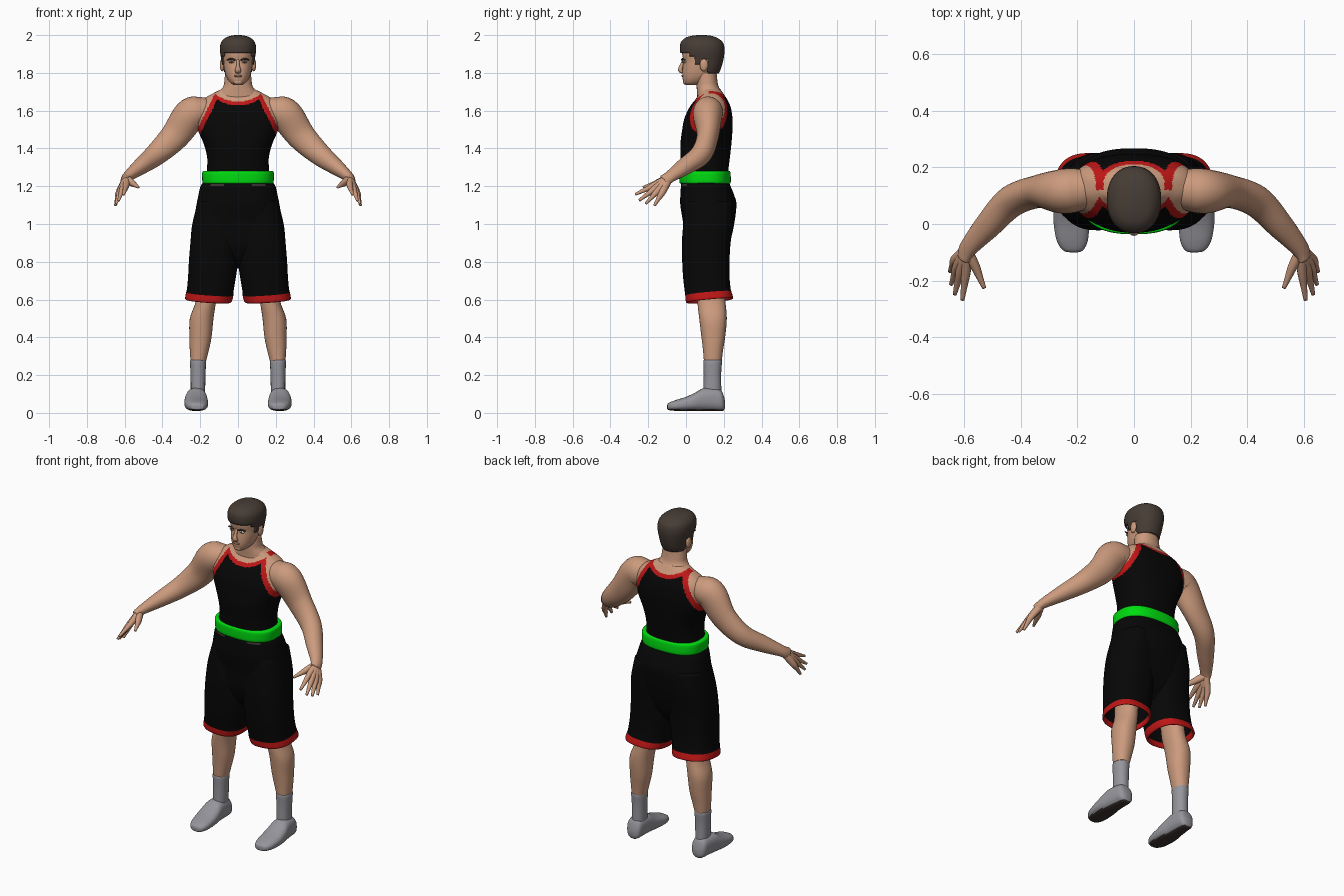
import bpy, bmesh, math
from mathutils import Vector

COLOURS = {
    "skin": (.60, .325, .205), "hair": (.062, .045, .035), "black": (.002, .002, .002),
    "red": (.52, .008, .008), "green": (0, .72, .005), "grey": (.30, .30, .33),
    "sole": (.045, .032, .028), "eye_white": (.6, .55, .5), "lip": (.42, .18, .12)}
NAMES = list(COLOURS)
MATS = []
for n, c in COLOURS.items():
    m = bpy.data.materials.new(n)
    m.diffuse_color = (*c, 1)
    MATS.append(m)


def spline(rows, k):
    """Catmull-Rom resampling of equal-length tuples."""
    out = []
    for i in range(len(rows) - 1):
        a, b, c, d = (rows[max(i - 1, 0)], rows[i], rows[i + 1], rows[min(i + 2, len(rows) - 1)])
        for j in range(k):
            t = j / k
            out.append([q + .5 * t * (r - p + t * (2*p - 5*q + 4*r - s + t * (3*(q - r) + s - p)))
                        for p, q, r, s in zip(a, b, c, d)])
    return out + [list(rows[-1])]


def skin_rings(name, rings, paint, warp=None):
    """Bridge rings, cap the ends, colour faces by rule (None removes a face)."""
    bm = bmesh.new()
    loops = [[bm.verts.new(p) for p in r] for r in rings]
    n = len(loops[0])
    for a, b in zip(loops, loops[1:]):
        for i in range(n):
            bm.faces.new((a[i], a[(i + 1) % n], b[(i + 1) % n], b[i]))
    bm.faces.new(loops[0])
    bm.faces.new(loops[-1])
    bmesh.ops.recalc_face_normals(bm, faces=bm.faces)
    gone = []
    for f in bm.faces:
        f.smooth = True
        col = paint(f.calc_center_median()) if callable(paint) else paint
        if col is None:
            gone.append(f)
        else:
            f.material_index = NAMES.index(col)
    if gone:
        bmesh.ops.delete(bm, geom=gone, context='FACES')
    if warp:
        for v in bm.verts:
            v.co = warp(v.co)
    me = bpy.data.meshes.new(name)
    bm.to_mesh(me)
    bm.free()
    for m in MATS:
        me.materials.append(m)
    ob = bpy.data.objects.new(name, me)
    bpy.context.collection.objects.link(ob)
    return ob


def loft(name, rows, paint, p=2.2, n=40, k=4, axis='Z', s=1, warp=None):
    """Rows are (height, a0, a1, b0, b1) bounds of superellipse sections."""
    rings = []
    for t, a0, a1, b0, b1 in spline(rows, k):
        ring = []
        for i in range(n):
            c, d = math.cos(math.tau * i / n), math.sin(math.tau * i / n)
            a = s * ((a0 + a1) / 2 + (a1 - a0) / 2 * math.copysign(abs(c) ** (2 / p), c))
            b = (b0 + b1) / 2 + (b1 - b0) / 2 * math.copysign(abs(d) ** (2 / p), d)
            ring.append((a, b, t) if axis == 'Z' else (a, t, b))
        rings.append(ring)
    return skin_rings(name, rings, paint, warp)


def body(rows):
    """Symmetric rows: (z, half width, front, back)."""
    return [(z, -w, w, f, b) for z, w, f, b in rows]


def tube(name, rows, paint, ref=(1, 0, 0), n=16, k=4, s=1):
    """Rows are (x, y, z, radius across, radius along ref)."""
    pts = spline(rows, k)
    rings = []
    for i, (x, y, z, ru, rv) in enumerate(pts):
        t = Vector(pts[min(i + 1, len(pts) - 1)][:3]) - Vector(pts[max(i - 1, 0)][:3])
        t.normalize()
        v = Vector(ref) - t * t.dot(Vector(ref))
        v.normalize()
        u = t.cross(v)
        ring = [Vector((x, y, z)) + u * ru * math.cos(math.tau * j / n) + v * rv * math.sin(math.tau * j / n)
                for j in range(n)]
        rings.append([(s * q.x, q.y, q.z) for q in ring])
    return skin_rings(name, rings, paint)


def blob(name, c, r, col):
    """Ellipsoid built as stacked sections."""
    rings = [[(c[0] + r[0] * math.sin(a) * math.cos(math.tau * i / 16),
               c[1] + r[1] * math.sin(a) * math.sin(math.tau * i / 16),
               c[2] - r[2] * math.cos(a)) for i in range(16)]
             for a in [.05 + (math.pi - .1) * j / 10 for j in range(11)]]
    return skin_rings(name, rings, col)


# Torso with sleeveless top and trimmed edges
def in_top(c, off):
    ax, front = abs(c.x), c.y < .12
    edge = .125 + .5 * max(0, 1.685 - c.z) if front else .13 + .46 * max(0, 1.70 - c.z)
    neck = (1.648 if front else 1.672) + .045 * min(1.2, ax / .13) ** 2
    return c.z < 1.505 - off or (ax < edge - off * 1.1 and c.z < neck - off * .8)


def top_paint(c):
    return "skin" if not in_top(c, 0) else "red" if not in_top(c, .026) else "black"


loft("torso", body([(1.22, .168, -.02, .222), (1.28, .165, -.025, .224), (1.35, .163, -.028, .232),
                    (1.42, .18, -.03, .24), (1.5, .213, -.02, .246), (1.56, .222, -.008, .246),
                    (1.62, .215, .02, .236), (1.66, .185, .05, .218), (1.69, .135, .07, .198),
                    (1.715, .085, .07, .182)]), top_paint, p=2.4, n=144, k=10)
loft("neck", body([(1.66, .12, .06, .19), (1.70, .098, .058, .186), (1.73, .077, .056, .172),
                   (1.76, .072, .055, .166), (1.80, .068, .05, .162)]), "skin")

# Belt
loft("belt", body([(1.215, .175, -.02, .22), (1.216, .187, -.033, .236), (1.25, .19, -.036, .237),
                   (1.279, .187, -.034, .233), (1.28, .16, -.02, .22)]), "green", p=2.5, n=64, k=3)


# Shorts: seat and two open legs with trimmed hems
def seat_paint(c):
    return "sole" if 1.198 < c.z < 1.212 and .07 < abs(c.x) < .145 and c.y < .1 else "black"


loft("shorts_seat", body([(1.225, .18, -.025, .228), (1.2, .198, -.027, .236), (1.15, .21, -.03, .256),
                          (1.1, .22, -.03, .267), (1.0, .236, -.015, .255), (.9, .235, -.01, .232),
                          (.82, .17, .02, .20), (.765, .06, .07, .16)]), seat_paint, p=2.4, n=80, k=6)


def hem_warp(c):
    w = min(1, max(0, (.8 - c.z) / .15))
    return Vector((c.x, c.y, c.z + w * (.09 * (c.y - .12) + .07 * (abs(c.x) - .15))))


SHORTS_LEG = [(1.12, .02, .212, .0, .25), (1.0, .0, .242, -.014, .25), (.9, -.002, .252, -.022, .236),
              (.8, .0, .26, -.02, .23), (.72, .012, .264, -.015, .23), (.65, .024, .27, -.006, .236),
              (.632, .024, .274, -.004, .240), (.597, .034, .28, .0, .25),
              (.599, .046, .27, .012, .238), (.66, .04, .258, .008, .222), (.74, .05, .24, .03, .2)]

# Lower legs, socks and shoes
LEG = [(.74, .1, .22, .06, .2), (.6, .115, .222, .06, .208), (.5, .13, .255, .07, .216),
       (.4, .14, .257, .082, .207), (.33, .155, .255, .09, .196), (.26, .173, .25, .096, .187)]
SOCK = [(.273, .18, .245, .1, .18), (.274, .17, .254, .092, .19), (.2, .172, .251, .094, .186),
        (.08, .175, .25, .092, .188)]
SHOE = [(-.1, .20, .225, .022, .04), (-.093, .18, .25, .015, .052), (-.06, .163, .272, .011, .066),
        (0, .158, .283, .01, .085), (.05, .16, .283, .01, .108), (.09, .165, .277, .01, .13),
        (.15, .168, .268, .01, .132), (.185, .172, .262, .01, .12), (.2, .182, .25, .014, .09),
        (.207, .2, .232, .03, .06)]

# Arms and hands
ARM = [(.13, .125, 1.60, .06, .06), (.2, .12, 1.595, .078, .076), (.255, .115, 1.575, .088, .078),
       (.335, .115, 1.465, .076, .058), (.432, .08, 1.37, .06, .056), (.515, -.005, 1.305, .044, .048),
       (.585, -.085, 1.25, .027, .034), (.598, -.115, 1.228, .024, .034)]
FINGERS = {"index": ((.592, -.165, 1.205), (.605, -.268, 1.157)),
           "middle": ((.610, -.16, 1.19), (.632, -.248, 1.125)),
           "ring": ((.622, -.145, 1.18), (.645, -.213, 1.108)),
           "little": ((.630, -.125, 1.17), (.649, -.167, 1.098)),
           "thumb": ((.560, -.15, 1.217), (.528, -.226, 1.195))}

for s, side in ((1, "left"), (-1, "right")):
    loft(side + "_shorts_leg", SHORTS_LEG, lambda c: "red" if c.z < .632 else "black",
         p=2.5, n=56, k=4, s=s, warp=hem_warp)
    loft(side + "_lower_leg", LEG, "skin", n=32, s=s)
    loft(side + "_sock", SOCK, "grey", n=32, s=s)
    loft(side + "_shoe", SHOE, lambda c: "sole" if c.z < .02 else "grey", p=2.5, n=40, axis='Y', s=s)
    tube(side + "_arm", ARM, "skin", ref=(0, 1, 0), n=32, k=6, s=s)
    for f, (kn, tip) in FINGERS.items():
        mid = Vector(kn).lerp(Vector(tip), .5)
        tube(f"{side}_{f}_finger", [(.59, -.095, 1.238, .025, .022), (*kn, .019, .017),
                                    (*mid, .012, .012), (*tip, .007, .007)], "skin", n=12, s=s)
    # Face features in pairs
    blob(side + "_ear", (s * .084, .095, 1.842), (.012, .022, .034), "skin")
    blob(side + "_eye", (s * .034, -.008, 1.857), (.015, .010, .006), "eye_white")
    blob(side + "_iris", (s * .034, -.013, 1.857), (.006, .007, .006), "hair")
    tube(side + "_eyebrow", [(.014, -.021, 1.867, .004, .004), (.036, -.019, 1.874, .005, .005),
                             (.058, -.006, 1.868, .003, .003)], "hair", ref=(0, 1, 0), n=8, s=s)

# Head, nose, mouth and chin
loft("head", body([(1.735, .022, .0, .06), (1.75, .043, -.013, .1), (1.78, .062, -.019, .145),
                   (1.82, .073, -.018, .17), (1.86, .079, -.014, .184), (1.90, .082, -.02, .19),
                   (1.94, .08, -.014, .188), (1.975, .058, .012, .16), (1.99, .03, .05, .125)]),
     "skin", n=48)
tube("nose", [(0, -.012, 1.868, .007, .008), (0, -.024, 1.838, .010, .009), (0, -.030, 1.815, .012, .016),
              (0, -.018, 1.803, .008, .014)], "skin", n=12)
blob("mouth", (0, -.017, 1.784), (.023, .008, .006), "lip")
blob("chin", (0, -.004, 1.752), (.024, .012, .014), "skin")


# Hair cap trimmed along the hairline
def hair_paint(c):
    y = c.y
    low = 1.905 if y < .02 else 1.89 if y < .05 else 1.842 if y < .078 else 1.868 if y < .115 else 1.80
    return "hair" if c.z > low else None


hair = loft("hair", body([(1.78, .066, .0, .165), (1.82, .08, -.015, .184), (1.87, .088, -.022, .198),
                          (1.92, .096, -.032, .204), (1.96, .090, -.028, .196), (1.985, .068, -.004, .166),
                          (1.996, .04, .03, .135), (2.0, .015, .06, .105)]), hair_paint, n=72, k=6)
shell = hair.modifiers.new("thickness", 'SOLIDIFY')
shell.thickness = .014
shell.offset = -1
